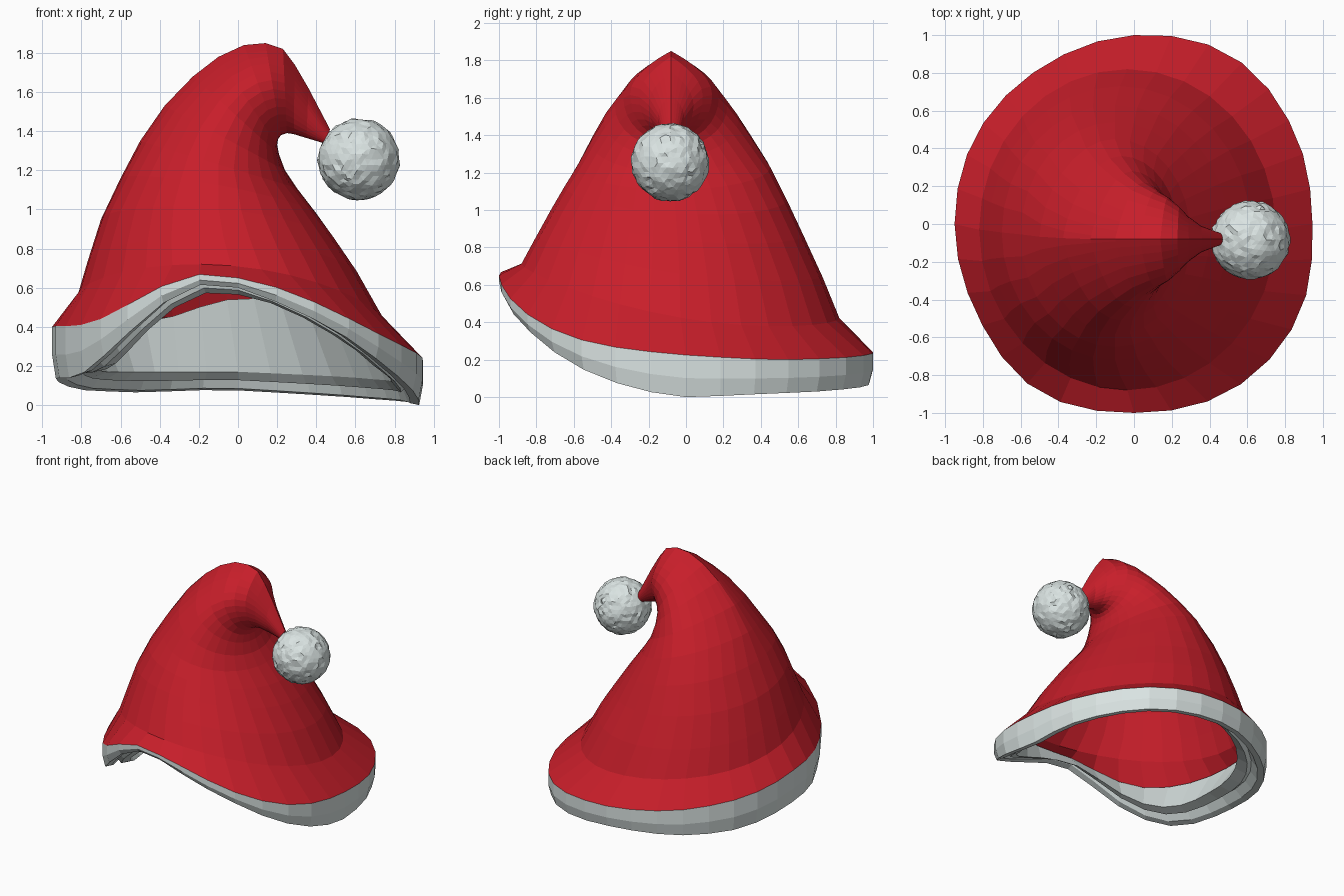
import bpy, bmesh, math, random
from mathutils import Vector

if "Cube" in bpy.data.objects:
    bpy.data.objects.remove(bpy.data.objects["Cube"])

random.seed(4)
N = 32


def material(name, rgb):
    m = bpy.data.materials.new(name)
    m.diffuse_color = (*rgb, 1)
    m.use_nodes = True
    m.node_tree.nodes["Principled BSDF"].inputs["Base Color"].default_value = m.diffuse_color
    return m


RED = material("red felt", (0.575, 0.013, 0.023))
WHITE = material("white fluff", (0.70, 0.77, 0.76))


def around(vals, t):
    """Smooth periodic interpolation of values spaced evenly around the hat."""
    n = len(vals)
    u = t / math.tau * n
    i = math.floor(u)
    f = u - i
    a, b, c, d = (vals[(i + k) % n] for k in (-1, 0, 1, 2))
    return b + 0.5 * f * (c - a + f * (2*a - 5*b + 4*c - d + f * (3*(b - c) + d - a)))


def loft(name, rings, mat, cap=False):
    bm = bmesh.new()
    vs = [[bm.verts.new(p) for p in ring] for ring in rings]
    for lo, hi in zip(vs, vs[1:]):
        for i in range(N):
            j = (i + 1) % N
            bm.faces.new((lo[i], lo[j], hi[j], hi[i]))
    if cap:
        bm.faces.new(vs[-1])
    return finish(name, bm, mat)


def finish(name, bm, mat):
    me = bpy.data.meshes.new(name)
    bm.to_mesh(me)
    bm.free()
    me.materials.append(mat)
    ob = bpy.data.objects.new(name, me)
    bpy.context.collection.objects.link(ob)
    return ob


ANGLES = [math.tau * i / N for i in range(N)]

# Brim outline every 30 degrees, edge heights every 15 degrees, from +x
RADIUS = [.945, .98, 1.03, 1.0, .965, .96, .95, .96, 1.02, 1.0, 1.02, 1.0]
SEAM_Z = [.225, .21, .20, .205, .215, .23, .24, .255, .27, .30, .33, .365,
          .40, .405, .405, .44, .54, .66, .65, .58, .47, .365, .29, .25]
BASE_Z = [0, .01, .02, .03, .045, .06, .075, .075, .065, .07, .08, .11,
          .135, .14, .15, .25, .42, .60, .60, .50, .38, .24, .12, .04]
INNER_Z = [.12, .125, .13, .14, .15, .16, .17, .17, .17, .17, .17, .17,
           .18, .18, .20, .28, .42, .56, .565, .50, .39, .28, .18, .14]
# Inner lip as a share of the outline: the left side of the trim is wider
INNER_R = [.83, .84, .84, .84, .80, .76, .74, .77, .82, .85, .85, .83]
# Lining height: 0 = seam, 1 = crease above the brim, 2 = next cone ring
LINING = [1.5, 1.5, 1.6, 1.55, .9, .6, .4, .3, .3, .5, .8, 1.3]


def brim_ring(scales, zs, lift=0.0):
    return [Vector((around(RADIUS, t) * around(scales, t) * math.cos(t),
                    around(RADIUS, t) * around(scales, t) * math.sin(t),
                    around(zs, t) + lift)) for t in ANGLES]


# Bent cone rings: outer side x, z; inner side x, z; front y, back y
CONE = [
    (-.82, .56, .75, .425, -.88, .82), (-.77, .73, .62, .66, -.80, .73),
    (-.70, .95, .50, .84, -.72, .63), (-.60, 1.16, .40, .98, -.65, .54),
    (-.50, 1.35, .30, 1.11, -.585, .45), (-.375, 1.53, .24, 1.20, -.51, .36),
    (-.23, 1.68, .21, 1.28, -.44, .28), (-.10, 1.78, .20, 1.33, -.38, .22),
    (.03, 1.84, .205, 1.36, -.335, .175), (.14, 1.85, .22, 1.38, -.30, .14),
    (.23, 1.82, .25, 1.39, -.25, .09), (.29, 1.74, .285, 1.385, -.20, .04),
    (.36, 1.62, .35, 1.365, -.15, -.01), (.47, 1.41, .45, 1.335, -.11, -.05),
]


def cone_ring(k):
    lx, lz, rx, rz, y0, y1 = CONE[k]
    tilt = max(0, 1 - k / 4)
    # The outer half narrows to a ridge towards the bend
    ridge = min(1, max(0, (k - 3) / 4))
    ring = []
    for t in ANGLES:
        f, s = (1 + math.cos(t)) / 2, math.sin(t)
        w = s * abs(s) ** ridge if f < .5 else s
        ring.append(Vector((lx + (rx - lx) * f,
                            (y0 + y1) / 2 + (y1 - y0) / 2 * w,
                            lz + (rz - lz) * f + tilt * (-.145 * s + .075 * s * s))))
    return ring


cone = [cone_ring(k) for k in range(len(CONE))]
seam = brim_ring([1], SEAM_Z)
shell = [seam] + cone

# Red felt: flared brim running up into the drooping cone
loft("felt_cone", shell, RED, cap=True)

# White trim: outer face, rolled underside with a groove, and inner lip
base = brim_ring([.98], BASE_Z)
middle = [a.lerp(b, .55) for a, b in zip(seam, base)]
for p, t in zip(middle, ANGLES):
    r = around(RADIUS, t)
    p.x, p.y = r * math.cos(t), r * math.sin(t)
inner = brim_ring(INNER_R, INNER_Z)
outer_lip = brim_ring([.93], BASE_Z, .01)
groove = [a.lerp(b, .3) + Vector((0, 0, .04)) for a, b in zip(outer_lip, inner)]
inner_lip = [a.lerp(b, .5) for a, b in zip(outer_lip, inner)]
loft("trim_band", [seam, middle, base, outer_lip, groove, inner_lip, inner], WHITE)

# White lining from the lip up to the inside of the felt
top = []
for i, t in enumerate(ANGLES):
    u = around(LINING, t)
    k = int(u)
    p = shell[k][i].lerp(shell[k + 1][i], u - k)
    top.append(Vector((p.x * .985, p.y * .985, p.z - .005)))
loft("lining", [inner, top], WHITE)

# Rough pompom hanging from the tip
bm = bmesh.new()
bmesh.ops.create_icosphere(bm, subdivisions=4, radius=.207)
for v in bm.verts:
    v.co *= random.uniform(.983, 1.015)
    v.co += Vector([random.uniform(-.005, .005) for _ in range(3)])
pompom = finish("pompom", bm, WHITE)
pompom.location = (.617, -.085, 1.255)
